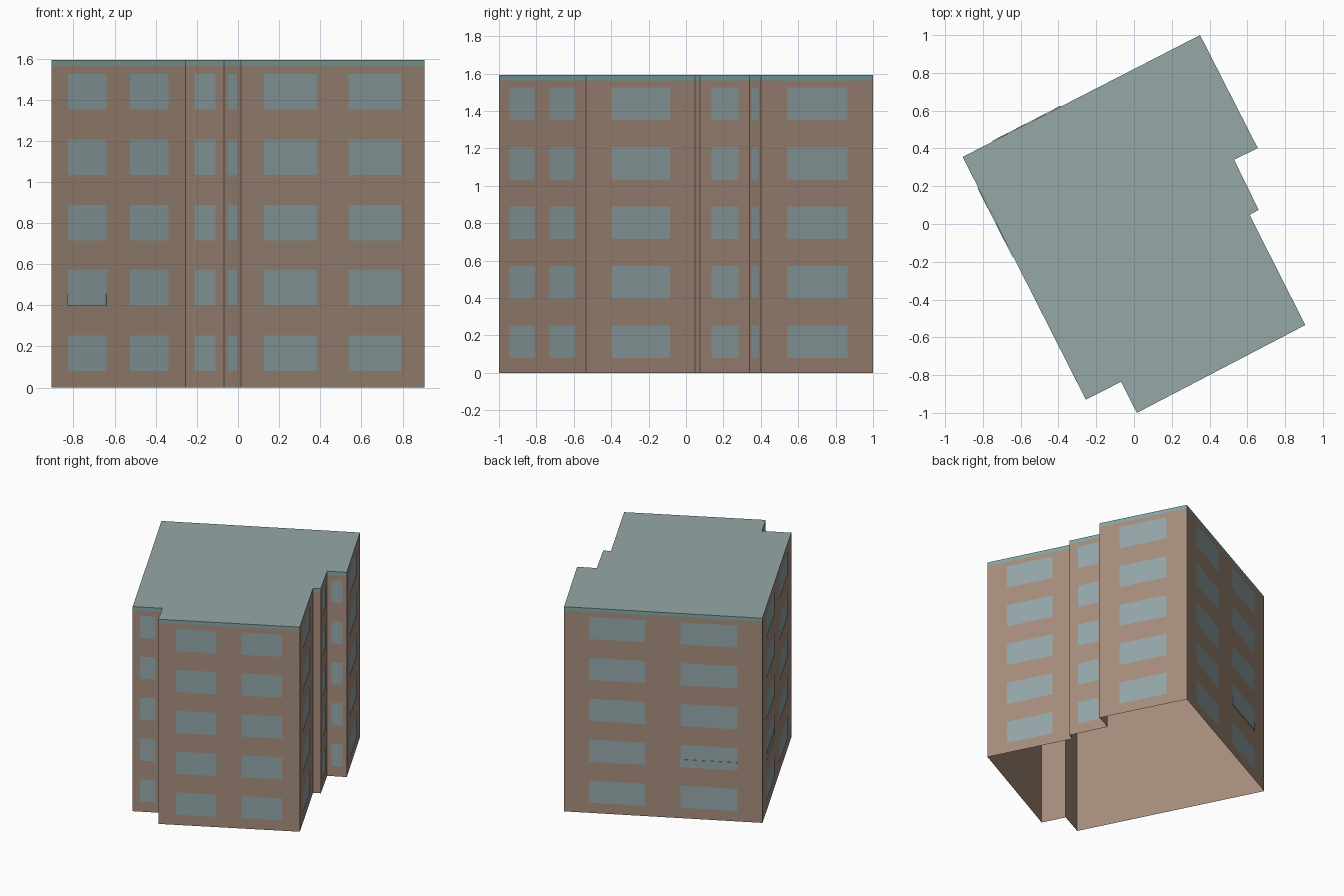
import bpy
import bmesh
from mathutils import Vector

cube = bpy.data.objects.get("Cube")
if cube:
    bpy.data.objects.remove(cube, do_unlink=True)


def material(name, rgb):
    m = bpy.data.materials.new(name)
    m.use_nodes = True
    m.diffuse_color = (*rgb, 1)
    m.node_tree.nodes["Principled BSDF"].inputs["Base Color"].default_value = (*rgb, 1)
    return m


brick = material("brown_wall", (0.381, 0.266, 0.202))
glass = material("window_glass", (0.296, 0.386, 0.397))
roofing = material("grey_green_roof", (0.30, 0.392, 0.386))
trim = material("teal_trim", (0.225, 0.384, 0.375))

EAVES, TOP = 1.564, 1.592
FLOORS, PITCH, SILL, WINDOW_H = 5, 0.318, 0.08, 0.173
UP = Vector((0, 0, 1))

# Footprint corners, counter-clockwise, each with the window count of the wall it starts
FOOTPRINT = [
    (-0.907, 0.355, 2), (-0.255, -0.93, 1), (-0.068, -0.835, 1), (0.015, -1.0, 2),
    (0.907, -0.535, 1), (0.612, 0.048, 0), (0.66, 0.075, 1), (0.53, 0.34, 1),
    (0.655, 0.402, 1), (0.35, 1.0, 2),
]
# Start and end of each window along its wall
SPANS = {0: [], 1: [(0.23, 0.77)], 2: [(0.125, 0.412), (0.586, 0.875)]}
corners = [Vector((x, y, 0)) for x, y, n in FOOTPRINT]
walls = [(a, b, SPANS[n]) for a, b, (x, y, n)
         in zip(corners, corners[1:] + corners[:1], FOOTPRINT)]


def add_panel(bm, a, b, z0, z1):
    """Upright outward-facing quad between two ground points."""
    quad = (a + UP * z0, b + UP * z0, b + UP * z1, a + UP * z1)
    return bm.faces.new([bm.verts.new(p) for p in quad])


def along(a, b, span, offset):
    """Ground points of a span on a wall, pushed outwards."""
    out = (b - a).cross(UP).normalized() * offset
    return [a.lerp(b, t) + out for t in span]


def finish(bm, name, mats):
    mesh = bpy.data.meshes.new(name)
    bm.to_mesh(mesh)
    bm.free()
    for m in mats:
        mesh.materials.append(m)
    bpy.context.collection.objects.link(bpy.data.objects.new(name, mesh))


# Wall shell, open underneath
bm = bmesh.new()
for a, b, spans in walls:
    add_panel(bm, a, b, 0, EAVES)
bmesh.ops.remove_doubles(bm, verts=bm.verts, dist=0.0005)
finish(bm, "building_walls", [brick])

# Windows: thin panes laid on the outside of the walls
bm = bmesh.new()
for a, b, spans in walls:
    for span in spans:
        p, q = along(a, b, span, 0.0015)
        for floor in range(FLOORS):
            sill = SILL + floor * PITCH
            add_panel(bm, p, q, sill, sill + WINDOW_H)
finish(bm, "windows", [glass])

# Flat roof with a narrow trim band around its edge
bm = bmesh.new()
for a, b, spans in walls:
    add_panel(bm, a, b, EAVES, TOP).material_index = 1
bm.faces.new([bm.verts.new(p + UP * TOP) for p in corners])
bmesh.ops.remove_doubles(bm, verts=bm.verts, dist=0.0005)
finish(bm, "flat_roof", [roofing, trim])


# Thin glazed panels across the lower part of two second-floor windows
def window_panel(name, wall, index):
    a, b, spans = walls[wall]
    p, q = along(a, b, spans[index], 0.0015)
    p2, q2 = along(a, b, spans[index], 0.0045)
    bm = bmesh.new()
    z = SILL + PITCH
    base = bm.faces.new([bm.verts.new(v + UP * z) for v in (p, p2, q2, q)])
    new = bmesh.ops.extrude_face_region(bm, geom=[base], use_keep_orig=True)["geom"]
    bmesh.ops.translate(bm, vec=UP * 0.06,
                        verts=[g for g in new if isinstance(g, bmesh.types.BMVert)])
    bmesh.ops.recalc_face_normals(bm, faces=bm.faces)
    finish(bm, name, [glass])


window_panel("left_wall_window_panel", 0, 0)
window_panel("back_wall_window_panel", 9, 1)
